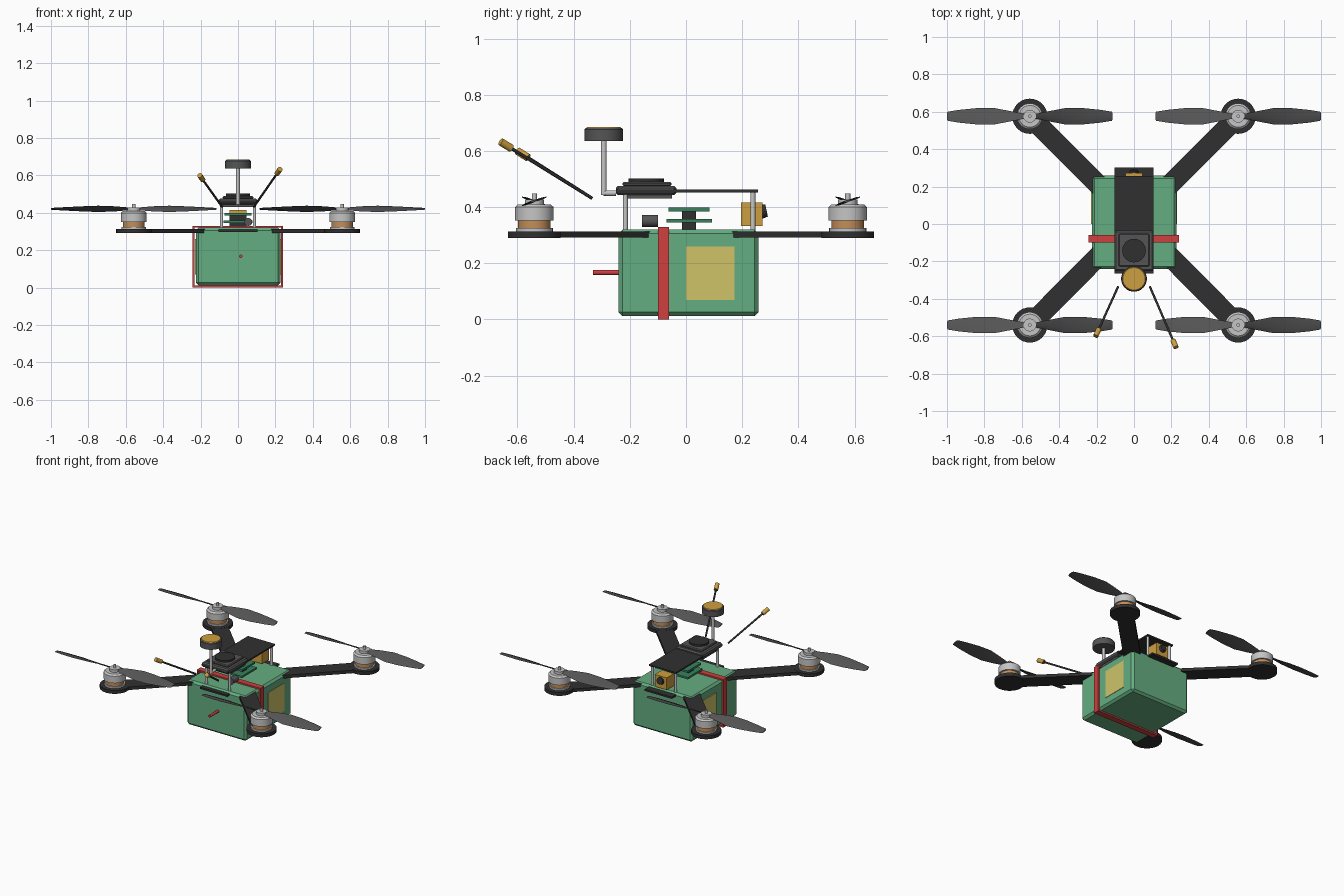
import bpy, bmesh, math
from mathutils import Vector, Matrix

cube = bpy.data.objects.get("Cube")
if cube:
    bpy.data.objects.remove(cube, do_unlink=True)


def material(name, r, g, b):
    m = bpy.data.materials.new(name)
    m.use_nodes = True
    m.diffuse_color = (r, g, b, 1)
    m.node_tree.nodes["Principled BSDF"].inputs["Base Color"].default_value = (r, g, b, 1)
    return m


GREEN = material("battery green", 0.13, 0.42, 0.22)
BOARD = material("board green", 0.04, 0.22, 0.11)
RED = material("strap red", 0.62, 0.05, 0.05)
YELLOW = material("label yellow", 0.62, 0.55, 0.14)
GOLD = material("gold", 0.62, 0.35, 0.05)
COPPER = material("copper", 0.55, 0.27, 0.1)
SILVER = material("silver", 0.56, 0.56, 0.56)
BLACK = material("carbon black", 0.03, 0.03, 0.03)
GREY = material("plastic grey", 0.09, 0.09, 0.09)


def finish(name, bm, mat, smooth=False):
    bmesh.ops.recalc_face_normals(bm, faces=bm.faces)
    me = bpy.data.meshes.new(name)
    bm.to_mesh(me)
    bm.free()
    ob = bpy.data.objects.new(name, me)
    bpy.context.collection.objects.link(ob)
    me.materials.append(mat)
    if smooth:
        bpy.ops.object.select_all(action='DESELECT')
        ob.select_set(True)
        bpy.context.view_layer.objects.active = ob
        bpy.ops.object.shade_smooth_by_angle(angle=math.radians(35))
    return ob


def box(name, x, y, z, mat, bevel=0):
    """Box from (min, max) ranges on each axis."""
    bm = bmesh.new()
    bmesh.ops.create_cube(bm, size=1)
    for v in bm.verts:
        v.co = [lo + (hi - lo) * (c + 0.5) for c, (lo, hi) in zip(v.co, (x, y, z))]
    if bevel:
        bmesh.ops.bevel(bm, geom=bm.edges[:], offset=bevel, segments=1, affect='EDGES')
    return finish(name, bm, mat)


def rod(name, a, b, r, mat, r2=None, sides=24):
    """Cylinder or cone between two points."""
    a, b = Vector(a), Vector(b)
    bm = bmesh.new()
    turn = (b - a).to_track_quat('Z', 'Y').to_matrix().to_4x4()
    bmesh.ops.create_cone(bm, cap_ends=True, segments=sides, radius1=r,
                          radius2=r if r2 is None else r2, depth=(b - a).length,
                          matrix=Matrix.Translation((a + b) / 2) @ turn)
    return finish(name, bm, mat, True)


def lathe(name, x, y, profile, mat, sides=32):
    """Spin an (r, z) profile about a vertical axis."""
    bm = bmesh.new()
    rings = [[bm.verts.new((x + r * math.cos(math.tau * i / sides),
                            y + r * math.sin(math.tau * i / sides), z))
              for i in range(sides)] for r, z in profile]
    for lo, hi in zip(rings, rings[1:]):
        for i in range(sides):
            j = (i + 1) % sides
            bm.faces.new((lo[i], lo[j], hi[j], hi[i]))
    bm.faces.new(rings[0])
    bm.faces.new(rings[-1])
    return finish(name, bm, mat, True)


def blade(name, x, y, z, side):
    """Twisted, tapering propeller blade pointing to +x or -x."""
    bm = bmesh.new()
    stations = ((0.03, 0.03, 30), (0.1, 0.06, 27), (0.19, 0.094, 21),
                (0.28, 0.092, 17), (0.38, 0.07, 14), (0.438, 0.05, 12), (0.443, 0.035, 12))
    rings = []
    for r, chord, twist in stations:
        t = math.radians(twist)
        ring = []
        for u, w in ((-0.5, 0), (-0.1, 0.005), (0.5, 0), (-0.1, -0.003)):
            dy = u * chord * math.cos(t) - w * math.sin(t)
            dz = u * chord * math.sin(t) + w * math.cos(t)
            ring.append(bm.verts.new((x + side * r, y + side * dy, z + dz)))
        rings.append(ring)
    for p, q in zip(rings, rings[1:]):
        for i in range(4):
            j = (i + 1) % 4
            bm.faces.new((p[i], p[j], q[j], q[i]))
    bm.faces.new(rings[0])
    bm.faces.new(rings[-1])
    return finish(name, bm, GREY, True)


CY = 0.018   # frame centre along y
MX, MY = 0.557, 0.558

# Battery, labels, lead and strap
box("battery", (-0.225, 0.228), (-0.24, 0.258), (0.012, 0.32), GREEN, 0.014)
for sx, name in ((-0.228, "right_label"), (0.228, "left_label")):
    box(name, (sx - 0.003, sx + 0.003), (0, 0.172), (0.07, 0.26), YELLOW)
rod("battery_lead", (0.015, -0.235, 0.167), (0.015, -0.332, 0.167), 0.009, RED)
strap = box("battery_strap", (-0.242, 0.24), (-0.1, -0.06), (0, 0.33), RED)
bm = bmesh.new()
bm.from_mesh(strap.data)
bmesh.ops.delete(bm, geom=[f for f in bm.faces if abs(f.normal.y) > 0.9], context='FACES_ONLY')
bm.to_mesh(strap.data)
bm.free()
wall = strap.modifiers.new("wall", 'SOLIDIFY')
wall.thickness = 0.014
wall.offset = -1

# Frame plates and standoffs
box("lower_plate", (-0.103, 0.103), (CY - 0.283, CY + 0.283), (0.298, 0.31), BLACK)
box("top_plate", (-0.103, 0.103), (-0.25, 0.256), (0.452, 0.462), BLACK)
for sx in (-1, 1):
    for y in (-0.216, 0.238):
        rod("standoff", (sx * 0.088, y, 0.305), (sx * 0.088, y, 0.455), 0.009, SILVER, sides=16)

# Arms, motors and propellers
for sx in (-1, 1):
    for sy in (-1, 1):
        x, y = sx * MX, CY + sy * MY
        side = ("left" if sx > 0 else "right") + ("_front" if sy < 0 else "_back")
        length = math.hypot(MX, MY)
        arm = box(side + "_arm", (0.05, length), (-0.054, 0.054), (0.292, 0.313), BLACK)
        arm.location.y = CY
        arm.rotation_euler.z = math.atan2(sy * MY, sx * MX)
        lathe(side + "_motor_pad", x, y, ((0.094, 0.291), (0.094, 0.314)), BLACK)
        lathe(side + "_motor_base", x, y, ((0.066, 0.314), (0.066, 0.325)), SILVER)
        lathe(side + "_windings", x, y, ((0.058, 0.325), (0.058, 0.353)), COPPER)
        lathe(side + "_motor_bell", x, y,
              ((0.069, 0.352), (0.069, 0.4), (0.058, 0.41)), SILVER)
        lathe(side + "_propeller_hub", x, y, ((0.034, 0.408), (0.034, 0.428)), SILVER)
        lathe(side + "_shaft", x, y, ((0.009, 0.425), (0.009, 0.448)), SILVER, 16)
        for s in (-1, 1):
            blade(side + "_blade", x, y, 0.421, s)

# Electronics stack between the plates
box("stack_mount", (-0.045, 0.045), (-0.015, 0.035), (0.31, 0.346), BLACK)
box("lower_board", (-0.078, 0.078), (-0.07, 0.092), (0.345, 0.358), BOARD)
box("stack_spacer", (-0.045, 0.045), (-0.015, 0.035), (0.358, 0.386), BLACK)
box("upper_board", (-0.072, 0.072), (-0.062, 0.084), (0.385, 0.398), BOARD)
rod("capacitor", (0.055, -0.156, 0.351), (0.055, -0.099, 0.351), 0.021, GREY)

# Camera at the back
box("camera_body", (-0.045, 0.045), (0.196, 0.273), (0.333, 0.416), GOLD)
rod("camera_lens", (0, 0.25, 0.38), (0, 0.287, 0.388), 0.028, BLACK, 0.022)

# Module on the top plate
box("module_base", (-0.092, 0.092), (-0.222, -0.05), (0.43, 0.445), GREY)
box("module_body", (-0.103, 0.103), (-0.25, -0.034), (0.443, 0.476), GREY, 0.008)
box("module_lid", (-0.082, 0.082), (-0.226, -0.052), (0.474, 0.49), GREY, 0.005)
lathe("module_dial", 0, -0.142, ((0.063, 0.488), (0.063, 0.502)), BLACK)

# Mast with round receiver
rod("mast_foot", (0, -0.25, 0.45), (0, -0.293, 0.45), 0.01, SILVER, sides=16)
rod("mast", (0, -0.293, 0.443), (0, -0.293, 0.64), 0.01, SILVER, sides=16)
lathe("receiver", 0, -0.293, ((0.069, 0.636), (0.069, 0.677), (0.065, 0.681)), GREY)
lathe("receiver_cap", 0, -0.293, ((0.064, 0.679), (0.06, 0.685)), GOLD)

# Antennas with gold tips
for name, base, tip in (("right_antenna", (-0.085, -0.335, 0.432), (-0.205, -0.6, 0.6)),
                        ("left_antenna", (0.085, -0.335, 0.432), (0.225, -0.66, 0.633))):
    a, b = Vector(base), Vector(tip)
    neck = b - (b - a).normalized() * 0.048
    rod(name, a, neck, 0.006, BLACK, sides=12)
    rod(name + "_tip", neck, b, 0.014, GOLD, sides=16)
